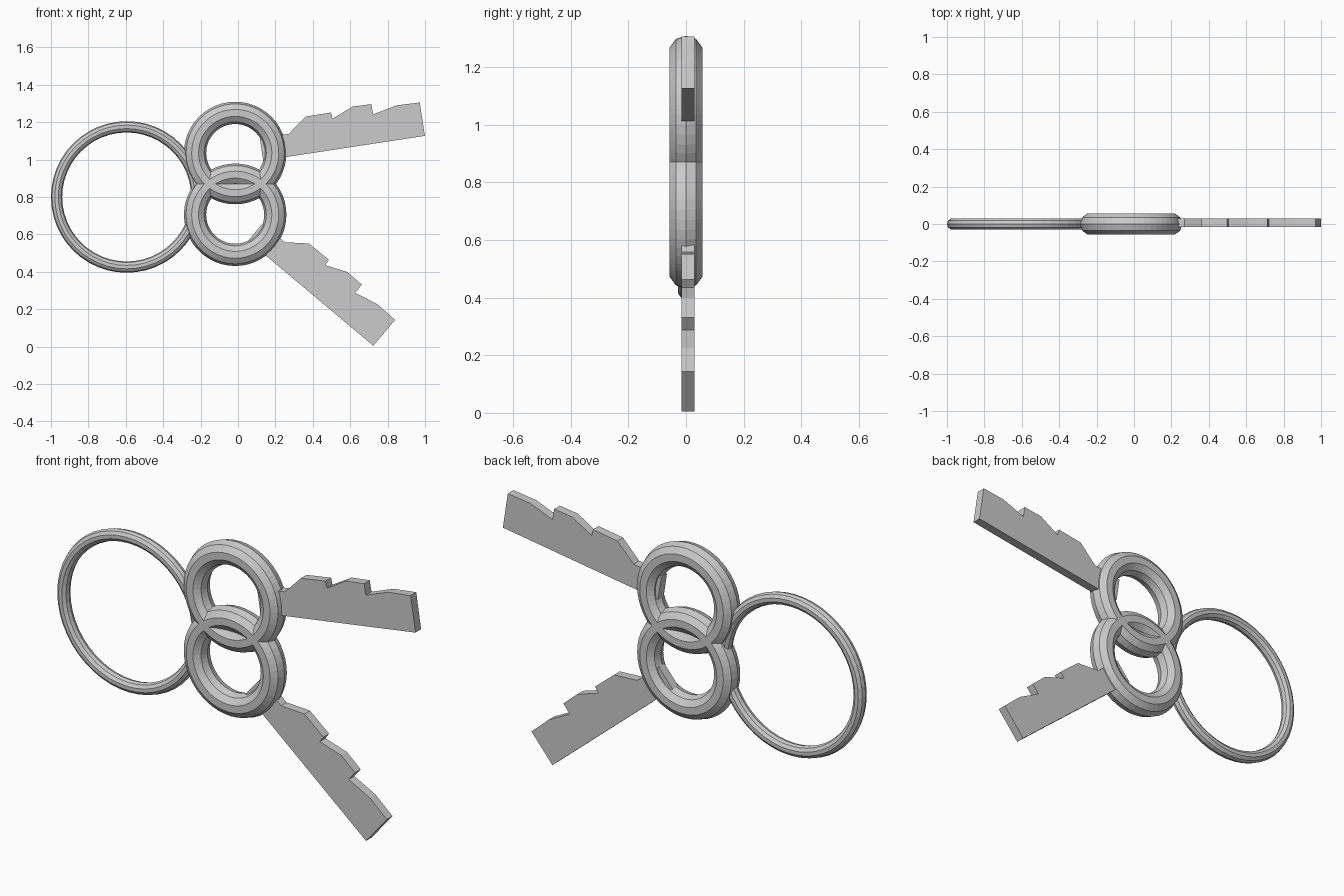
import bpy, bmesh
from math import cos, sin, tau, radians
from mathutils import Vector

cube = bpy.data.objects.get("Cube")
if cube:
    bpy.data.objects.remove(cube)

metal = bpy.data.materials.new("grey metal")
metal.use_nodes = True
GREY = (0.6, 0.6, 0.6, 1)
metal.diffuse_color = GREY
metal.node_tree.nodes["Principled BSDF"].inputs["Base Color"].default_value = GREY


def finish(name, bm):
    bmesh.ops.recalc_face_normals(bm, faces=bm.faces)
    mesh = bpy.data.meshes.new(name)
    bm.to_mesh(mesh)
    bm.free()
    mesh.materials.append(metal)
    obj = bpy.data.objects.new(name, mesh)
    bpy.context.collection.objects.link(obj)
    return obj


def ring(name, x, z, major, minor, segments=48, sides=10):
    """Upright faceted ring with a ten-sided section."""
    bm = bmesh.new()
    loops = []
    for i in range(segments):
        a = tau * i / segments
        loop = []
        for j in range(sides):
            b = tau * j / sides
            r = major + minor * cos(b)
            loop.append(bm.verts.new((x + r * cos(a), minor * sin(b), z + r * sin(a))))
        loops.append(loop)
    for i in range(segments):
        p, q = loops[i], loops[(i + 1) % segments]
        for j in range(sides):
            k = (j + 1) % sides
            bm.faces.new((p[j], p[k], q[k], q[j]))
    return finish(name, bm)


# Toothed blade outline: distance along the key, height across it
BLADE = [(.142, -.062), (1.016, -.062), (1.016, .119), (.889, .122),
         (.76, .093), (.759, .149), (.657, .151), (.542, .103),
         (.539, .137), (.401, .136), (.298, .058), (.142, .058)]


def blade(name, x, z, degrees, front=-0.015, back=0.03):
    """Flat toothed plate pointing out from the bow centre."""
    c, s = cos(radians(degrees)), sin(radians(degrees))
    bm = bmesh.new()
    face = bm.faces.new([bm.verts.new((x + u * c - v * s, front, z + u * s + v * c))
                         for u, v in BLADE])
    out = bmesh.ops.extrude_face_region(bm, geom=[face])
    verts = [e for e in out["geom"] if isinstance(e, bmesh.types.BMVert)]
    bmesh.ops.translate(bm, verts=verts, vec=Vector((0, back - front, 0)))
    return finish(name, bm)


# Large carrying ring
ring("key_ring", -0.595, 0.80, 0.375, 0.03)

# Two keys: round bow plus blade
for label, z, angle in (("upper", 1.035, 8.65), ("lower", 0.705, -40)):
    ring(label + "_key_bow", -0.015, z, 0.2145, 0.0595)
    blade(label + "_key_blade", -0.015, z, angle)
